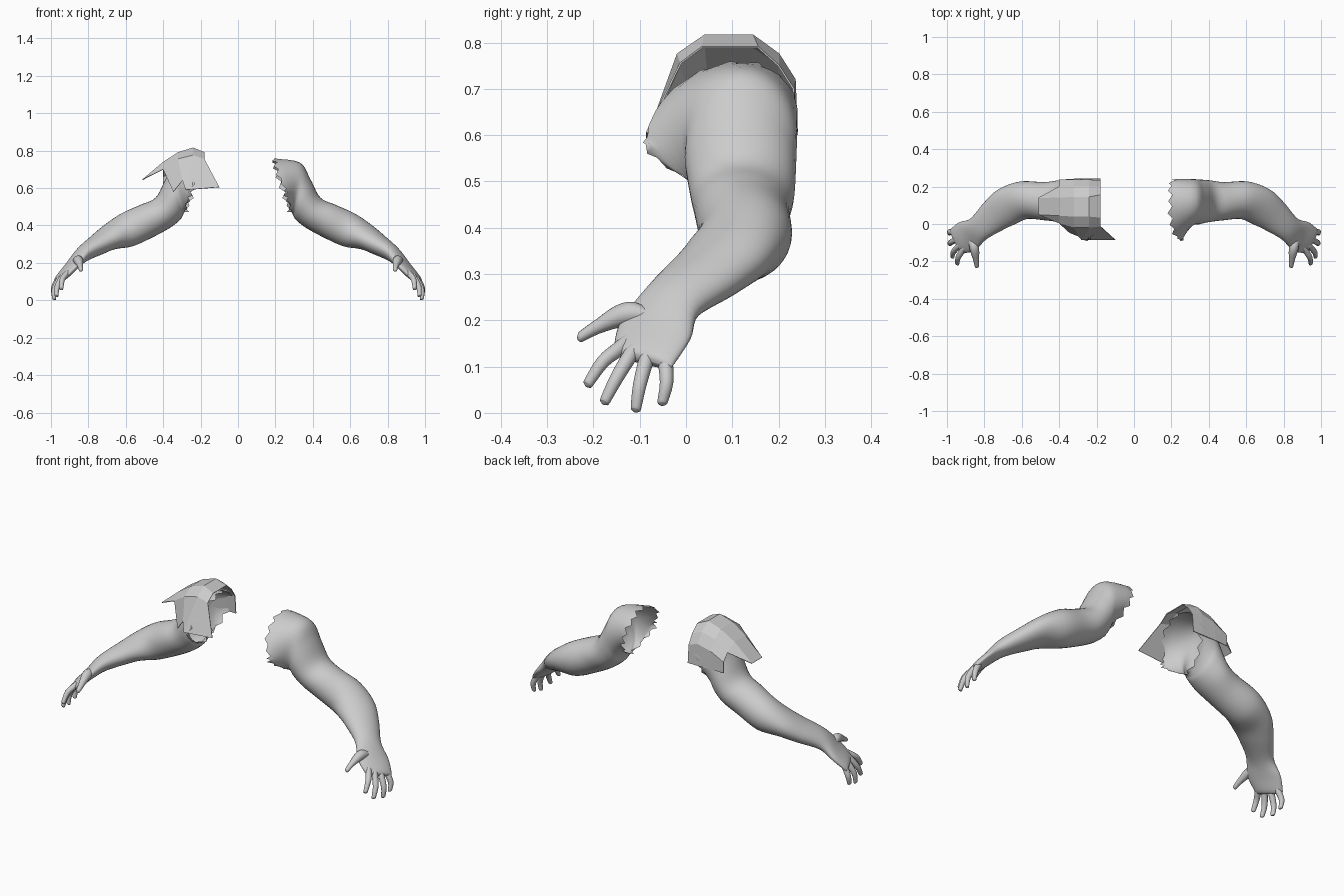
import bpy, math, random
from mathutils import Vector as V

if "Cube" in bpy.data.objects:
    bpy.data.objects.remove(bpy.data.objects["Cube"])

random.seed(4)


def make(name, verts, faces, smooth):
    me = bpy.data.meshes.new(name)
    me.from_pydata([tuple(v) for v in verts], [], faces)
    me.update()
    ob = bpy.data.objects.new(name, me)
    bpy.context.collection.objects.link(ob)
    for p in me.polygons:
        p.use_smooth = smooth
    return ob


def spline(p0, p1, p2, p3, t):
    return 0.5 * (2 * p1 + (p2 - p0) * t + (2 * p0 - 5 * p1 + 4 * p2 - p3) * t * t
                  + (3 * p1 - p0 - 3 * p2 + p3) * t ** 3)


def loft(name, secs, sides, steps, torn=False):
    """Smooth tube through sections (centre, half-width vector, half-height vector)."""
    rows = []
    n = len(secs)
    for i in range(n - 1):
        q = [secs[max(0, min(n - 1, i + k))] for k in (-1, 0, 1, 2)]
        for s in range(steps):
            rows.append([spline(*[a[c] for a in q], s / steps) for c in range(3)])
    rows.append(secs[-1])
    verts, faces = [], []
    for r, (c, u, v) in enumerate(rows):
        for k in range(sides):
            a = 2 * math.pi * k / sides
            co, si = math.cos(a), math.sin(a)
            p = c + u * co + v * si
            if torn and r < steps and co < 0 and si < 0:   # chest flap rises at the lower front
                p += V((-.03, -.03, .10)) * co * si * (1 - r / steps)
            if torn and r == 0:                            # ragged open edge
                p += V((1, 0.2, 0.3)) * ((-0.014 if k % 2 else 0.006) + random.uniform(-.008, .006))
            verts.append(p)
    for r in range(len(rows) - 1):
        for k in range(sides):
            a, b = r * sides + k, r * sides + (k + 1) % sides
            faces.append((a, b, b + sides, a + sides))
    faces.append(tuple(range((len(rows) - 1) * sides, len(rows) * sides)))
    ob = make(name, verts, faces, True)
    m = ob.modifiers.new("Mirror", 'MIRROR')
    m.use_mirror_merge = False
    return ob


# Arm: shoulder, deltoid, upper arm, elbow, forearm, wrist, palm, knuckles
arm = [
    ((.240, .078, .615), (-.01, .163, .02), (-.045, .015, .142)),
    ((.312, .115, .597), (0, .125, 0), (.018, .005, .140)),
    ((.348, .118, .540), (0, .120, 0), (.038, 0, .110)),
    ((.400, .122, .470), (0, .112, 0), (.040, 0, .080)),
    ((.480, .122, .428), (0, .102, 0), (.040, 0, .083)),
    ((.590, .127, .378), (.02, .10, 0), (.030, 0, .088)),
    ((.680, .092, .340), (.04, .092, -.015), (.030, .015, .065)),
    ((.745, .045, .300), (.045, .07, -.03), (.038, .015, .045)),
    ((.830, -.025, .245), (.035, .055, -.03), (.030, .010, .030)),
    ((.890, -.065, .180), (.04, .075, -.02), (.022, .004, .018)),
    ((.940, -.090, .125), (.035, .066, -.017), (.018, 0, .013)),
    ((.950, -.096, .111), (.032, .061, -.015), (.007, 0, .005)),
]
loft("arm", [tuple(V(x) for x in s) for s in arm], 32, 5, torn=True)


# Fingers and thumb: tapered tubes with rounded tips, rooted inside the palm
def finger(name, pts, radii):
    pts = [V(p) for p in pts]
    d = (pts[-1] - pts[0]).normalized()
    u = d.cross(V((1, 0, 0))).normalized()
    v = d.cross(u)
    end = (pts[-1] - pts[-2]).normalized()
    r = radii[-1]
    pts += [pts[-1] + end * r * .6, pts[-1] + end * r * .9]
    radii = list(radii) + [r * .75, r * .25]
    loft(name, [(p, u * q, v * q) for p, q in zip(pts, radii)], 12, 3)


fr = (.010, .016, .0145, .0115)
finger("index_finger", [(.900, -.118, .167), (.920, -.146, .138), (.940, -.18, .11), (.945, -.21, .066)], fr)
finger("middle_finger", [(.915, -.098, .158), (.936, -.117, .130), (.966, -.15, .075), (.971, -.174, .028)], fr)
finger("ring_finger", [(.930, -.070, .152), (.951, -.084, .120), (.982, -.10, .06), (.984, -.108, .012)], fr)
finger("little_finger", [(.944, -.040, .145), (.962, -.044, .113), (.985, -.042, .065), (.986, -.05, .026)], fr)
finger("thumb", [(.872, -.065, .205), (.858, -.105, .215), (.851, -.145, .209), (.844, -.19, .187), (.84, -.225, .166)],
       (.012, .025, .024, .016, .012))

# Shoulder guard on one arm: faceted arch (y, z profile per x station)
stations = [
    (-.18, [(-.012, .755), (.035, .79), (.155, .79), (.20, .75), (.232, .70), (.24, .60)]),
    (-.24, [(-.018, .775), (.04, .815), (.145, .815), (.20, .775), (.235, .72), (.24, .60)]),
    (-.32, [(-.018, .755), (.04, .79), (.145, .79), (.20, .755), (.235, .70), (.24, .60)]),
    (-.40, [(.005, .70), (.045, .738), (.14, .738), (.20, .70), (.235, .66), (.235, .60)]),
]
verts = [(x, y, z) for x, prof in stations for y, z in prof]
w = 6
faces = [(r * w + k, r * w + k + 1, (r + 1) * w + k + 1, (r + 1) * w + k)
         for r in range(3) for k in range(w - 1)]
# outer tongue
verts += [(-.51, .05, .645), (-.51, .14, .645)]
t = len(verts) - 2
o = 3 * w
faces += [(o, o + 1, t), (o + 1, o + 2, t + 1, t), (o + 2, o + 3, t + 1)]
# front plate with a swept-back wing
b = len(verts)
verts += [(-.10, -.085, .605), (-.28, -.085, .59), (-.297, -.065, .64), (-.345, -.045, .58)]
faces += [(0, w, b + 1, b), (w, 2 * w, b + 2, b + 1), (2 * w, 3 * w, b + 3, b + 2)]
guard = make("shoulder_guard", verts, faces, False)
s = guard.modifiers.new("Solidify", 'SOLIDIFY')
s.thickness = .004
s.offset = 0
